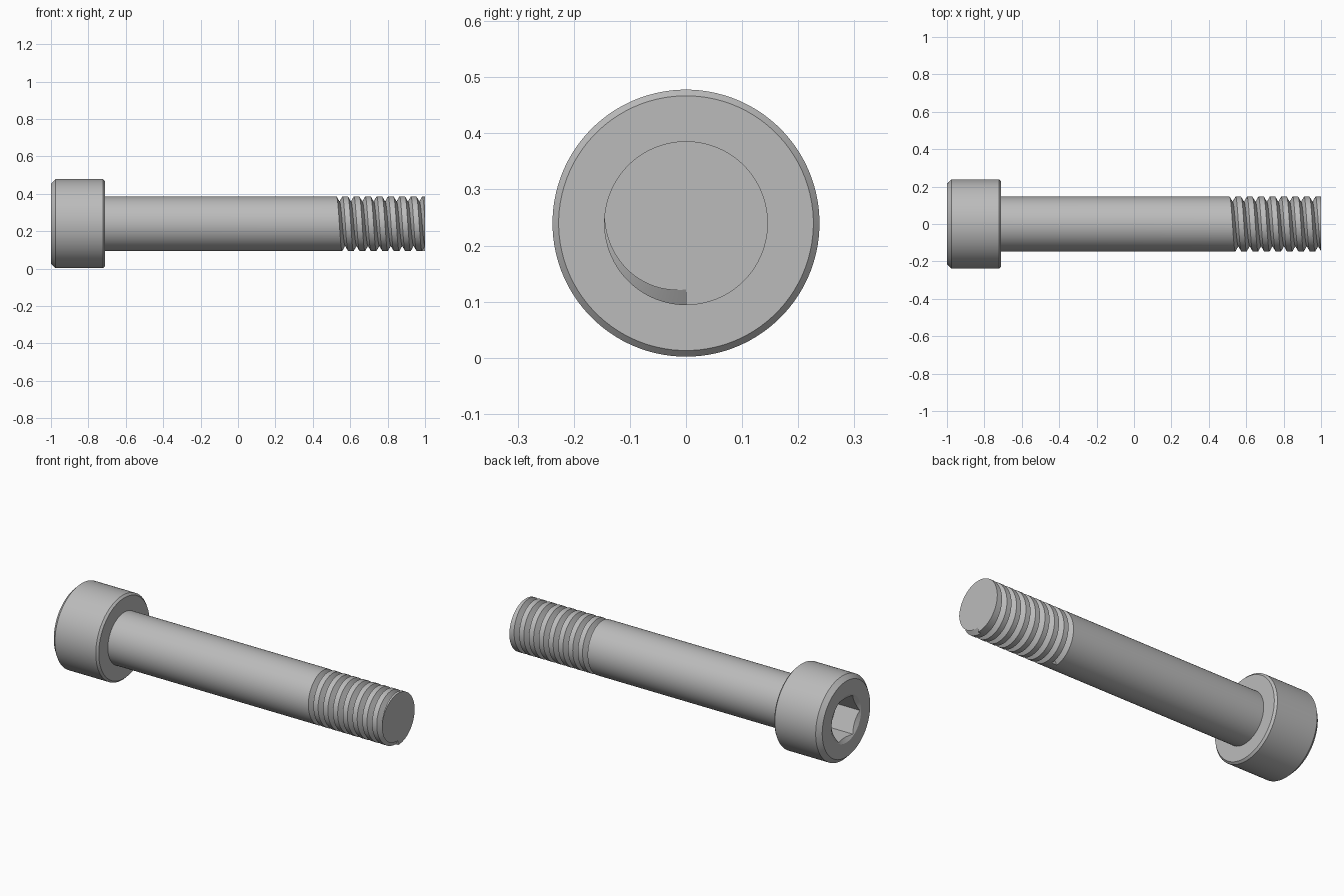
import bpy, bmesh
from math import sin, cos, pi, tau, radians

if "Cube" in bpy.data.objects:
    bpy.data.objects.remove(bpy.data.objects["Cube"])

AXIS_Z = 0.24          # height of the bolt axis
HEAD_R, SHANK_R, ROOT_R = 0.238, 0.146, 0.118
HEAD_END = -0.71
PITCH, TURNS, SEG = 0.061, 8, 96

steel = bpy.data.materials.new("steel grey")
steel.use_nodes = True
GREY = (0.5, 0.5, 0.5, 1)
steel.diffuse_color = GREY
steel.node_tree.nodes["Principled BSDF"].inputs["Base Color"].default_value = GREY


def finish(name, bm):
    bmesh.ops.recalc_face_normals(bm, faces=bm.faces)
    mesh = bpy.data.meshes.new(name)
    bm.to_mesh(mesh)
    bm.free()
    mesh.materials.append(steel)
    obj = bpy.data.objects.new(name, mesh)
    bpy.context.collection.objects.link(obj)
    return obj


def skin(name, rings):
    """Bridge equal closed rings of points and cap both ends."""
    bm = bmesh.new()
    loops = [[bm.verts.new(p) for p in ring] for ring in rings]
    n = len(loops[0])
    for a, b in zip(loops, loops[1:]):
        for i in range(n):
            j = (i + 1) % n
            bm.faces.new((a[i], a[j], b[j], b[i]))
    bm.faces.new(loops[0])
    bm.faces.new(loops[-1])
    return finish(name, bm)


def around(x, r, a):
    """Point at an angle from straight down, turning towards the front."""
    return (x, -r * sin(a), AXIS_Z - r * cos(a))


def lathe(name, profile, sides):
    return skin(name, [[around(x, r, tau * (i + 0.5) / sides) for i in range(sides)]
                       for x, r in profile])


def cut(target, cutter):
    cutter.hide_render = True
    mod = target.modifiers.new("cut", "BOOLEAN")
    mod.operation = "DIFFERENCE"
    mod.solver = "EXACT"
    mod.object = cutter
    bpy.context.view_layer.objects.active = target
    bpy.ops.object.modifier_apply(modifier=mod.name)
    bpy.data.objects.remove(cutter)


# Head and shank turned as one piece
bolt = lathe("socket_head_bolt", [
    (-1, HEAD_R - 0.024), (-0.976, HEAD_R), (HEAD_END - 0.011, HEAD_R),
    (HEAD_END, HEAD_R - 0.011), (HEAD_END, SHANK_R), (1, SHANK_R)], SEG)

# Hexagonal key socket with a countersunk round mouth
cut(bolt, lathe("hex_socket_cutter", [(-1.1, 0.1265), (-0.854, 0.1265)], 6))
cut(bolt, lathe("socket_mouth_cutter", [(-1.01, 0.150), (-0.96, 0.064)], SEG))

# Helical V groove for the thread
OUT_R = 0.158
half = 0.016 * (OUT_R - ROOT_R) / (SHANK_R - ROOT_R)
rings = []
for i in range(TURNS * SEG + 1):
    a = tau * i / SEG
    x = 1 - PITCH * i / SEG
    rings.append([around(x, ROOT_R, a), around(x - half, OUT_R, a),
                  around(x + half, OUT_R, a)])
cut(bolt, skin("thread_cutter", rings))

# Smooth round surfaces, sharp edges
bpy.ops.object.select_all(action="DESELECT")
bolt.select_set(True)
bpy.context.view_layer.objects.active = bolt
bpy.ops.object.shade_smooth_by_angle(angle=radians(25))
